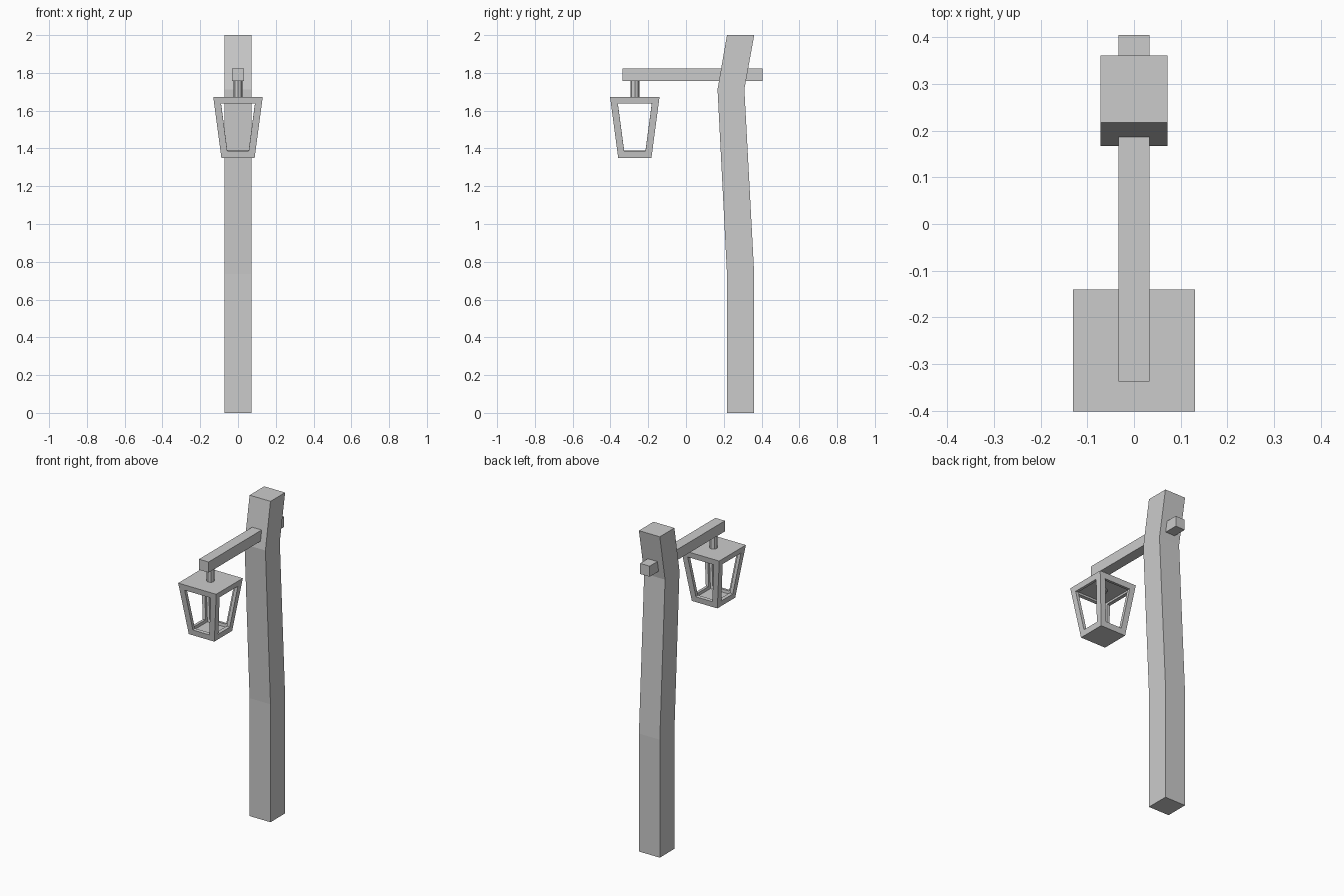
import bpy, bmesh

if "Cube" in bpy.data.objects:
    bpy.data.objects.remove(bpy.data.objects["Cube"])

LY = -0.271  # lantern centre in y


def new_object(name, bm):
    bmesh.ops.recalc_face_normals(bm, faces=bm.faces)
    mesh = bpy.data.meshes.new(name)
    bm.to_mesh(mesh)
    bm.free()
    ob = bpy.data.objects.new(name, mesh)
    bpy.context.collection.objects.link(ob)
    return ob


def loft(sections):
    """Skin through rectangles given as (half_x, y0, y1, z)."""
    bm = bmesh.new()
    rings = [[bm.verts.new(p) for p in ((-h, a, z), (h, a, z), (h, b, z), (-h, b, z))]
             for h, a, b, z in sections]
    bm.faces.new(rings[0])
    bm.faces.new(rings[-1])
    for lo, hi in zip(rings, rings[1:]):
        for i in range(4):
            j = (i + 1) % 4
            bm.faces.new((lo[i], lo[j], hi[j], hi[i]))
    return bm


# crooked square post
new_object("post", loft([(0.072, 0.217, 0.361, 0.0), (0.072, 0.217, 0.361, 0.735),
                         (0.072, 0.167, 0.309, 1.713), (0.072, 0.217, 0.361, 2.0)]))

# crossbeam through the post
new_object("crossbeam", loft([(0.033, -0.337, 0.405, 1.757), (0.033, -0.337, 0.405, 1.823)]))

# hanger rod, reaching just through the lantern roof
bpy.ops.mesh.primitive_cylinder_add(vertices=8, radius=0.024, depth=0.13,
                                    location=(0, LY, 1.705))
bpy.context.object.name = "hanger_rod"

# lantern: tapered box with an inset window cut from each side, then thickened
bm = loft([(0.088, LY - 0.088, LY + 0.088, 1.35), (0.131, LY - 0.131, LY + 0.131, 1.673)])
bmesh.ops.recalc_face_normals(bm, faces=bm.faces)
sides = [f for f in bm.faces if abs(f.normal.z) < 0.5]
bmesh.ops.inset_individual(bm, faces=sides, thickness=0.036, use_even_offset=True)
bmesh.ops.delete(bm, geom=sides, context='FACES')
lantern = new_object("lantern_frame", bm)
solid = lantern.modifiers.new("thickness", 'SOLIDIFY')
solid.thickness = 0.02
solid.offset = -1
solid.use_even_offset = True
